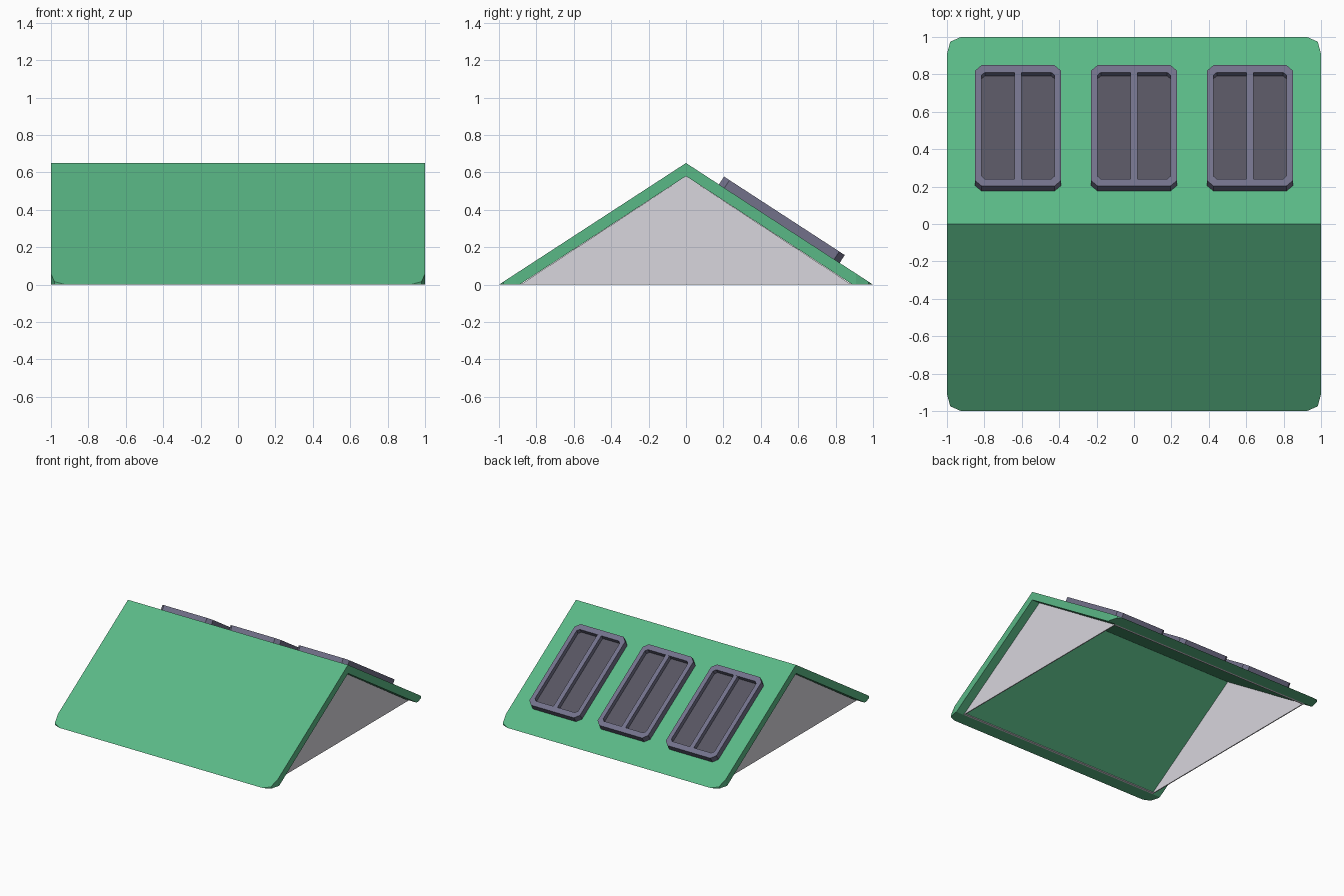
import bpy
import bmesh
import math
from mathutils import Matrix, Vector

old = bpy.data.objects.get("Cube")
if old:
    bpy.data.objects.remove(old, do_unlink=True)

RIDGE, INNER_RIDGE, INNER_EAVE, GABLE_X = 0.65, 0.58, 0.89, 0.93


def make_material(name, rgb):
    linear = [((c / 255 + 0.055) / 1.055) ** 2.4 for c in rgb] + [1.0]
    mat = bpy.data.materials.new(name)
    mat.use_nodes = True
    mat.diffuse_color = linear
    mat.node_tree.nodes["Principled BSDF"].inputs["Base Color"].default_value = linear
    return mat


green = make_material("roof green", (90, 184, 134))
grey = make_material("wall light grey", (216, 214, 221))
frame_mat = make_material("frame slate", (114, 113, 138))
pane_mat = make_material("pane dark grey", (86, 84, 97))


def finish(bm, name, mat, matrix=None):
    bmesh.ops.recalc_face_normals(bm, faces=bm.faces)
    mesh = bpy.data.meshes.new(name)
    bm.to_mesh(mesh)
    bm.free()
    mesh.materials.append(mat)
    obj = bpy.data.objects.new(name, mesh)
    bpy.context.collection.objects.link(obj)
    if matrix:
        obj.matrix_world = matrix
    return obj


def extrude_profile(profile, x0, x1):
    """Prism along x from a list of (y, z) points."""
    bm = bmesh.new()
    face = bm.faces.new([bm.verts.new((x0, y, z)) for y, z in profile])
    result = bmesh.ops.extrude_face_region(bm, geom=[face])
    moved = [g for g in result["geom"] if isinstance(g, bmesh.types.BMVert)]
    bmesh.ops.translate(bm, vec=(x1 - x0, 0, 0), verts=moved)
    return bm


def box(name, mat, low, high, matrix=None):
    bm = bmesh.new()
    low, high = Vector(low), Vector(high)
    bmesh.ops.create_cube(bm, size=1)
    bmesh.ops.scale(bm, vec=high - low, verts=bm.verts)
    bmesh.ops.translate(bm, vec=(low + high) / 2, verts=bm.verts)
    return finish(bm, name, mat, matrix)


# Folded roof shell with clipped eave corners
bm = extrude_profile([(-1, 0), (0, RIDGE), (1, 0), (INNER_EAVE, 0),
                      (0, INNER_RIDGE), (-INNER_EAVE, 0)], -1, 1)
corner = [(1, 0.91), (0.982, 0.975), (0.925, 1)]
for sx in (-1, 1):
    for sy in (-1, 1):
        for (ax, ay), (bx, by) in zip(corner, corner[1:]):
            cut = bmesh.ops.bisect_plane(
                bm, geom=bm.verts[:] + bm.edges[:] + bm.faces[:], dist=1e-5,
                plane_co=(sx * ax, sy * ay, 0),
                plane_no=(sx * (by - ay), sy * (ax - bx), 0), clear_outer=True)
            edges = [g for g in cut["geom_cut"] if isinstance(g, bmesh.types.BMEdge)]
            bmesh.ops.holes_fill(bm, edges=edges, sides=0)
finish(bm, "roof_shell", green)

# Gable walls and thin wall plates under the eaves
for side, name in ((-1, "right"), (1, "left")):
    wall = extrude_profile([(-0.885, 0), (0.885, 0), (0, INNER_RIDGE)],
                           side * GABLE_X, side * (GABLE_X - 0.008))
    finish(wall, name + "_gable_wall", grey)
for side, name in ((-1, "front"), (1, "back")):
    ys = sorted((side * 0.872, side * INNER_EAVE))
    box(name + "_wall_plate", grey, (-GABLE_X, ys[0], 0), (GABLE_X, ys[1], 0.006))


def clipped_rect(hw, hl, c):
    return [(hw, c - hl), (hw, hl - c), (hw - c, hl), (c - hw, hl),
            (-hw, hl - c), (-hw, c - hl), (c - hw, -hl), (hw - c, -hl)]


def ring(outer, inner, z0, z1):
    """Hollow frame between two matching outlines."""
    bm = bmesh.new()
    loops = [[bm.verts.new((x, y, z)) for x, y in pts]
             for pts, z in ((outer, z0), (outer, z1), (inner, z1), (inner, z0))]
    n = len(outer)
    for k in range(4):
        a, b = loops[k], loops[(k + 1) % 4]
        for i in range(n):
            j = (i + 1) % n
            bm.faces.new((a[i], a[j], b[j], b[i]))
    return bm


# Skylights lying on the back slope
HALF_W, HALF_L, TOP, BASE = 0.23, 0.385, 0.05, -0.01
tilt = Matrix.Rotation(-math.atan(RIDGE), 4, "X")
down_slope = tilt @ Vector((0, 1, 0))
centre = Vector((0, 0, RIDGE)) + down_slope * 0.595
for x, name in ((-0.62, "right"), (0, "middle"), (0.62, "left")):
    place = Matrix.Translation(centre + Vector((x, 0, 0))) @ tilt
    frame = ring(clipped_rect(HALF_W, HALF_L, 0.035),
                 clipped_rect(HALF_W - 0.035, HALF_L - 0.045, 0.018), BASE, TOP)
    finish(frame, name + "_skylight_frame", frame_mat, place)
    box(name + "_skylight_mullion", frame_mat,
        (-0.018, -HALF_L + 0.04, BASE), (0.018, HALF_L - 0.04, TOP - 0.001), place)
    box(name + "_skylight_pane", pane_mat,
        (-HALF_W + 0.03, -HALF_L + 0.04, BASE + 0.002),
        (HALF_W - 0.03, HALF_L - 0.04, 0.014), place)
